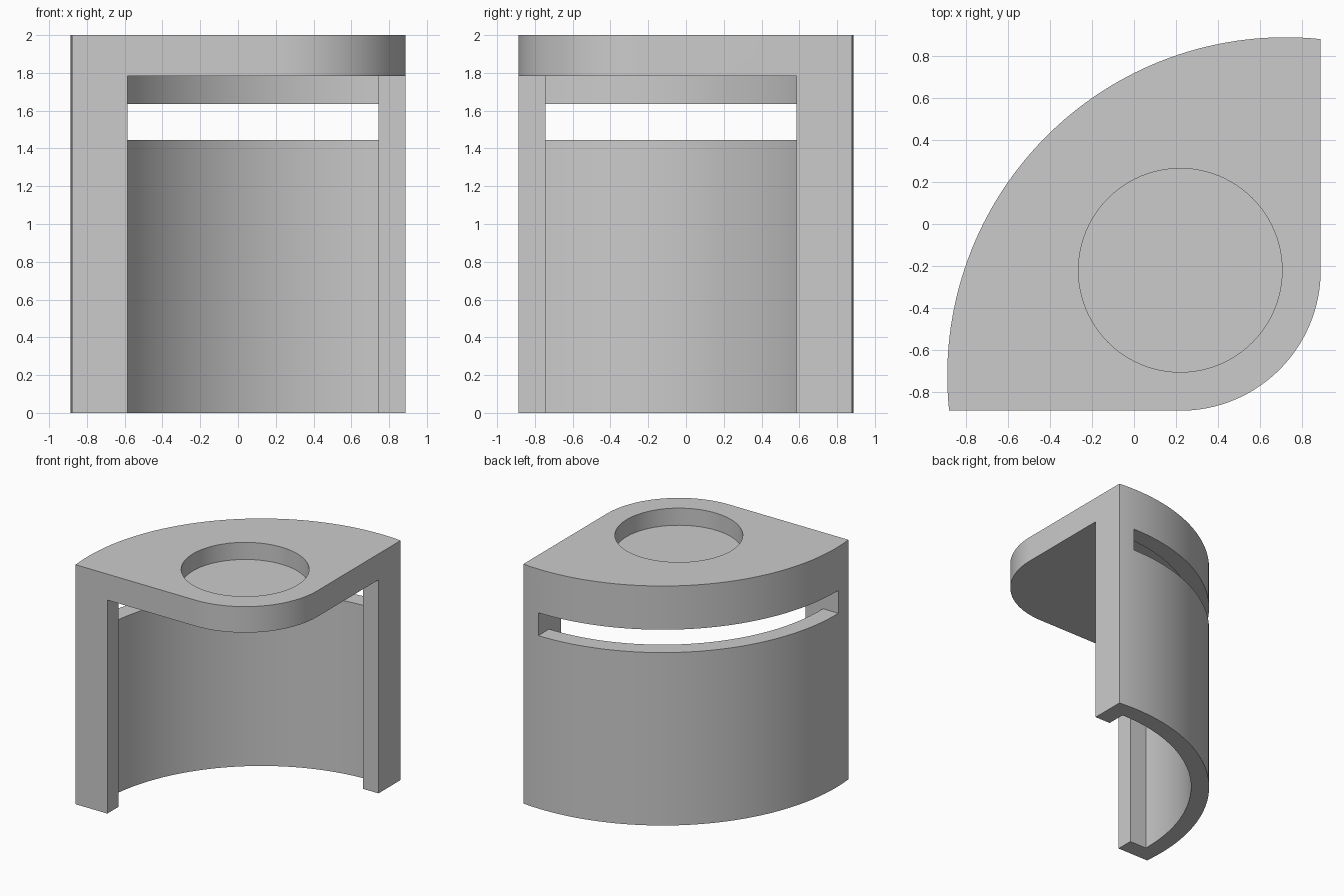
import bpy, bmesh, math

cube = bpy.data.objects.get("Cube")
if cube:
    bpy.data.objects.remove(cube, do_unlink=True)

HALF = 0.8875                  # half the footprint
TOP, PLATE_BOTTOM = 2.0, 1.783
ARC_C, ARC_R = 0.72, 1.6075    # large back wall arc, centred at (c, -c)
WALL = 0.1425
CORNER = 0.22                  # rounded corner centre at (c, -c)
LEG_INNER, LEG_END = 0.743, 0.586

grey = bpy.data.materials.new("grey plastic")
grey.use_nodes = True
grey.diffuse_color = (0.6, 0.6, 0.6, 1)
grey.node_tree.nodes["Principled BSDF"].inputs["Base Color"].default_value = (0.6, 0.6, 0.6, 1)


def arc(c, r, start, end, n):
    """Points on an arc centred at (c, -c), angles in radians."""
    angles = [start + (end - start) * i / n for i in range(n + 1)]
    return [(c + r * math.cos(a), -c + r * math.sin(a)) for a in angles]


def prism(name, outline, z0, z1):
    """Extrude a counter-clockwise outline from z0 to z1."""
    bm = bmesh.new()
    face = bm.faces.new([bm.verts.new((x, y, z0)) for x, y in outline])
    ext = bmesh.ops.extrude_face_region(bm, geom=[face])
    for v in ext["geom"]:
        if isinstance(v, bmesh.types.BMVert):
            v.co.z = z1
    bmesh.ops.recalc_face_normals(bm, faces=bm.faces)
    mesh = bpy.data.meshes.new(name)
    bm.to_mesh(mesh)
    bm.free()
    mesh.materials.append(grey)
    obj = bpy.data.objects.new(name, mesh)
    bpy.context.collection.objects.link(obj)
    return obj


def cut(target, cutter):
    """Subtract the cutter, then delete it."""
    cutter.hide_render = True
    mod = target.modifiers.new("cut", "BOOLEAN")
    mod.operation = "DIFFERENCE"
    mod.solver = "EXACT"
    mod.object = cutter
    bpy.context.view_layer.objects.active = target
    bpy.ops.object.modifier_apply(modifier=mod.name)
    bpy.data.objects.remove(cutter, do_unlink=True)


# Stand body: curved back, two straight sides and a rounded front corner
tip = math.asin((HALF - ARC_C) / ARC_R)
outline = arc(ARC_C, ARC_R, math.pi / 2 - tip, math.pi + tip, 72)
outline += arc(CORNER, HALF - CORNER, -math.pi / 2, 0, 32)
stand = prism("stand_body", outline, 0, TOP)

# Open space under the top plate, leaving the curved wall and two end legs
inner_r = ARC_R - WALL
step = math.asin((LEG_INNER - ARC_C) / inner_r)
cavity = [(-LEG_END, -2), (2, -2), (2, LEG_END), (LEG_INNER, LEG_END)]
cavity += [(min(x, LEG_INNER), max(y, -LEG_INNER))
           for x, y in arc(ARC_C, inner_r, math.pi / 2 - step, math.pi + step, 72)]
cavity += [(-LEG_END, -LEG_INNER)]
cut(stand, prism("cavity_cutter", cavity, -0.5, PLATE_BOTTOM))

# Long horizontal slot through the curved wall
slot = [(-2, -LEG_INNER), (LEG_INNER, -LEG_INNER), (LEG_INNER, 2), (-2, 2)]
cut(stand, prism("slot_cutter", slot, 1.444, 1.635))

# Round recess in the top plate
recess = arc(CORNER, 0.484, 0, 2 * math.pi, 96)[:-1]
cut(stand, prism("recess_cutter", recess, 1.857, 2.5))

# One material and smooth curves with sharp edges
stand.data.materials.clear()
stand.data.materials.append(grey)
for poly in stand.data.polygons:
    poly.material_index = 0
bpy.ops.object.select_all(action="DESELECT")
stand.select_set(True)
bpy.context.view_layer.objects.active = stand
bpy.ops.object.shade_smooth_by_angle(angle=math.radians(30))
